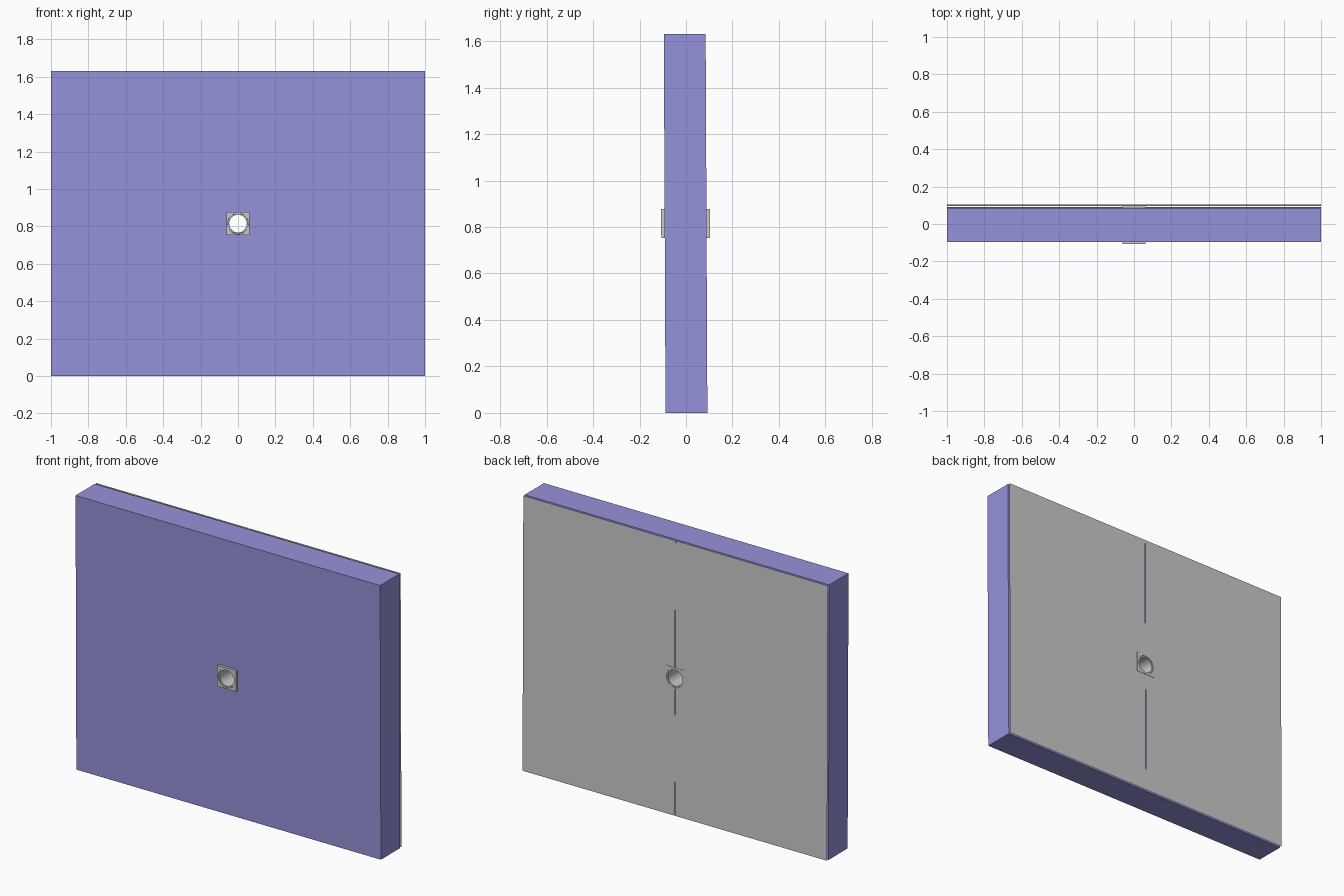
import bpy, bmesh, math

if "Cube" in bpy.data.objects:
    bpy.data.objects.remove(bpy.data.objects["Cube"])

W, H, ZC = 1.0, 1.63, 0.815
LEAN = 0.0046          # tiny backward lean of the whole wall

blue = bpy.data.materials.new("wall_blue")
blue.diffuse_color = (0.30, 0.29, 0.70, 1)
blue.use_nodes = True
blue.node_tree.nodes["Principled BSDF"].inputs["Base Color"].default_value = blue.diffuse_color


def make(name, bm, mat=None):
    me = bpy.data.meshes.new(name)
    bm.to_mesh(me)
    bm.free()
    ob = bpy.data.objects.new(name, me)
    bpy.context.collection.objects.link(ob)
    if mat:
        me.materials.append(mat)
    return ob


def box(name, x, y0, y1, z0, z1, mat=None):
    bm = bmesh.new()
    bmesh.ops.create_cube(bm, size=1)
    for v in bm.verts:
        v.co = (2 * x * v.co.x, (y0 + y1) / 2 + v.co.y * (y1 - y0),
                (z0 + z1) / 2 + v.co.z * (z1 - z0))
    return make(name, bm, mat)


def rod(name, r, y0, y1):
    bm = bmesh.new()
    bmesh.ops.create_cone(bm, cap_ends=True, segments=32, radius1=r, radius2=r, depth=y1 - y0)
    for v in bm.verts:
        x, y, z = v.co
        v.co = (x, (y0 + y1) / 2 - z, ZC + y)
    return make(name, bm)


def bore(ob, r):
    cutter = rod("hole_cutter", r, -0.4, 0.4)
    cutter.hide_render = True
    mod = ob.modifiers.new("bore", 'BOOLEAN')
    mod.object = cutter
    mod.solver = 'EXACT'
    bpy.context.view_layer.objects.active = ob
    bpy.ops.object.modifier_apply(modifier="bore")
    bpy.data.objects.remove(cutter)


# thick wall slab with a round passage
wall = box("wall_slab", W, -0.088, 0.092, 0, H, blue)
bore(wall, 0.055)

# square collars on both faces
for name, y0, y1 in (("front_collar", -0.103, -0.088), ("back_collar", 0.092, 0.107)):
    bore(box(name, 0.062, y0, y1, ZC - 0.062, ZC + 0.062), 0.0555)

# pipe lining the passage
pipe = rod("pipe_sleeve", 0.0545, -0.1, 0.104)
bore(pipe, 0.047)

# thin backing sheets, one per half, meeting at a centre seam
for side, name in ((1, "backing_sheet_right"), (-1, "backing_sheet_left")):
    bm = bmesh.new()
    pts = [(0.001, 0), (W, 0), (W, H), (0.001, H)]
    for i in range(17):
        a = math.pi / 2 - math.pi * i / 16
        pts.append((max(0.001, 0.055 * math.cos(a)), ZC + 0.055 * math.sin(a)))
    face = bm.faces.new([bm.verts.new((side * x, 0.105, z)) for x, z in pts])
    face.normal_update()
    if face.normal.y < 0:
        face.normal_flip()
    bmesh.ops.triangulate(bm, faces=bm.faces[:])
    make(name, bm)

# lean everything slightly
for ob in bpy.data.objects:
    for v in ob.data.vertices:
        v.co.y -= LEAN * v.co.z

# smooth the round pipe only
bpy.ops.object.select_all(action='DESELECT')
pipe.select_set(True)
bpy.context.view_layer.objects.active = pipe
bpy.ops.object.shade_smooth_by_angle(angle=math.radians(30))
